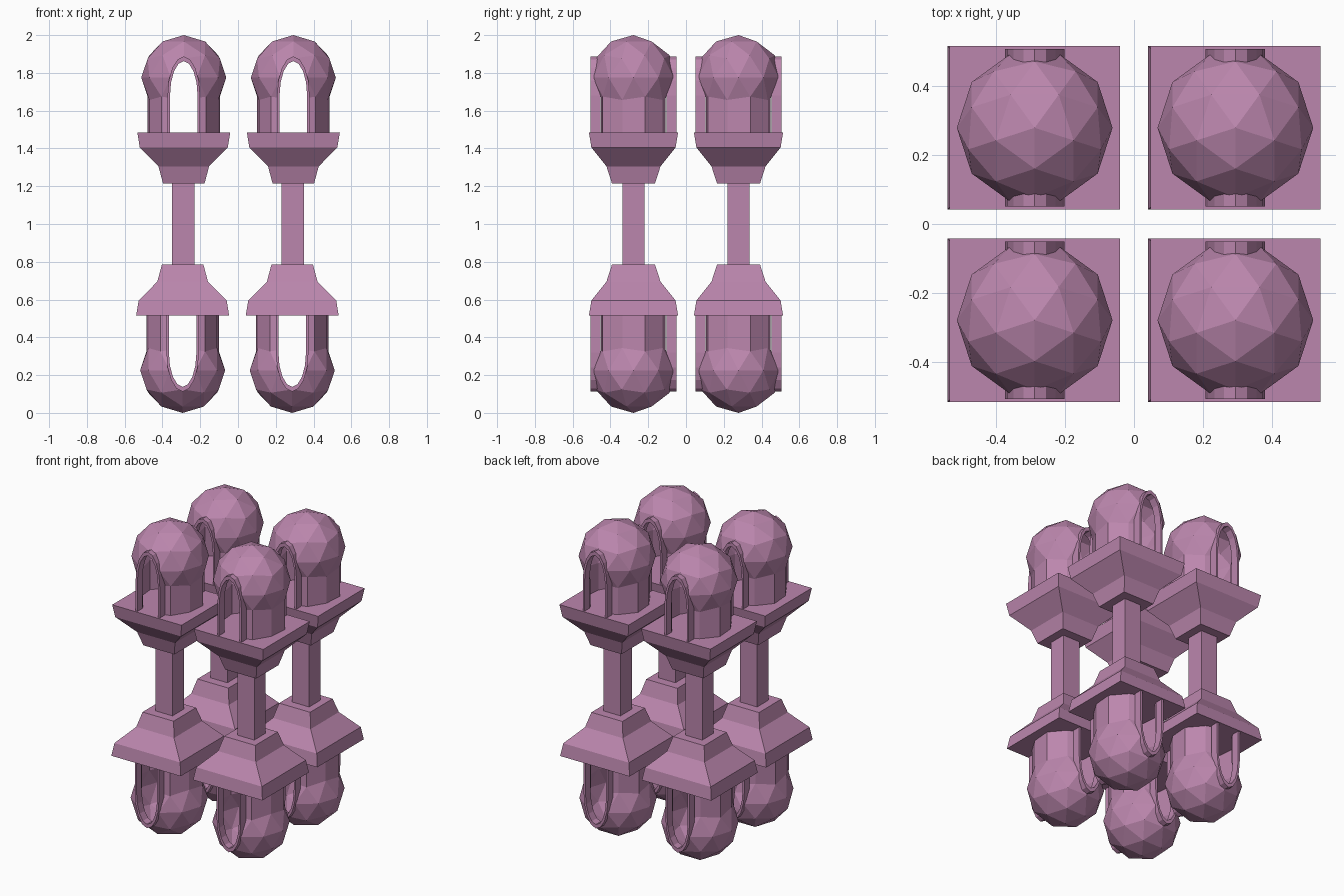
import bpy, bmesh, math
from mathutils import Matrix, Vector

if "Cube" in bpy.data.objects:
    bpy.data.objects.remove(bpy.data.objects["Cube"])

CX, CY = 0.29, 0.278          # column centres
mat = bpy.data.materials.new("mauve")
mat.diffuse_color = (0.50, 0.24, 0.42, 1)
mat.use_nodes = True
mat.node_tree.nodes["Principled BSDF"].inputs["Base Color"].default_value = mat.diffuse_color

def to_object(bm, name):
    bmesh.ops.recalc_face_normals(bm, faces=bm.faces)
    me = bpy.data.meshes.new(name)
    bm.to_mesh(me)
    bm.free()
    me.materials.append(mat)
    ob = bpy.data.objects.new(name, me)
    bpy.context.collection.objects.link(ob)
    return ob

def arch(half, top, spring, base, n=8):
    """Open outline of a tall elliptical arch in x-z."""
    pts = [(half, base)]
    for i in range(n + 1):
        a = math.pi * i / n
        pts.append((half * math.cos(a), spring + (top - spring) * math.sin(a)))
    return pts + [(-half, base)]

# stepped square section lofted along z: (z, half x, half y)
def loft(name, rows):
    bm = bmesh.new()
    rings = [[bm.verts.new((sx * hx, sy * hy, z)) for sx, sy in
              ((-1, -1), (1, -1), (1, 1), (-1, 1))] for z, hx, hy in rows]
    for a, b in zip(rings, rings[1:]):
        for i in range(4):
            j = (i + 1) % 4
            bm.faces.new((a[i], a[j], b[j], b[i]))
    bm.faces.new(rings[0])
    bm.faces.new(rings[-1])
    return to_object(bm, name)

# faceted dome: icosphere with its lower cap swapped for a straight drum wall
def make_dome():
    bm = bmesh.new()
    bmesh.ops.create_icosphere(bm, subdivisions=2, radius=0.225,
                               matrix=Matrix.Rotation(-math.pi / 2, 4, 'Z'))
    low = [v for v in bm.verts if v.co.z < -0.15]
    bmesh.ops.delete(bm, geom=low, context='VERTS')
    rim = [e for e in bm.edges if e.is_boundary]
    ext = bmesh.ops.extrude_edge_only(bm, edges=rim)["geom"]
    for v in ext:
        if isinstance(v, bmesh.types.BMVert):
            v.co.z = -0.292
    bmesh.ops.translate(bm, verts=bm.verts, vec=(0, 0, 1.775))
    dome = to_object(bm, "dome")
    # arched opening cut front to back
    bm = bmesh.new()
    pts = arch(0.079, 1.874, 1.68, 1.40)
    f = bm.faces.new([bm.verts.new((x, -0.4, z)) for x, z in pts])
    g = bmesh.ops.extrude_face_region(bm, geom=[f])["geom"]
    bmesh.ops.translate(bm, vec=(0, 0.8, 0),
                        verts=[v for v in g if isinstance(v, bmesh.types.BMVert)])
    cutter = to_object(bm, "arch_cutter")
    cutter.hide_render = True
    s = dome.modifiers.new("wall", 'SOLIDIFY')
    s.thickness = 0.008
    b = dome.modifiers.new("opening", 'BOOLEAN')
    b.operation, b.object, b.solver = 'DIFFERENCE', cutter, 'EXACT'
    dg = bpy.context.evaluated_depsgraph_get()
    dome.data = bpy.data.meshes.new_from_object(dome.evaluated_get(dg))
    dome.modifiers.clear()
    bpy.data.objects.remove(cutter)
    return dome

# thin raised trim around an arch opening
def make_trim(name, y0, y1):
    bm = bmesh.new()
    outer = arch(0.086, 1.887, 1.68, 1.483)
    inner = arch(0.073, 1.862, 1.68, 1.483)
    loops = [[bm.verts.new((x, y, z)) for x, z in pts] for pts, y in
             ((outer, y0), (outer, y1), (inner, y1), (inner, y0))]
    for k in range(4):
        a, b = loops[k], loops[(k + 1) % 4]
        for i in range(len(a) - 1):
            bm.faces.new((a[i], a[i + 1], b[i + 1], b[i]))
    for i in (0, -1):
        bm.faces.new([l[i] for l in loops])
    return to_object(name=name, bm=bm)

half = [
    loft("capital", [(1.215, 0.110, 0.114), (1.305, 0.134, 0.143),
                     (1.405, 0.233, 0.223), (1.485, 0.246, 0.236)]),
    make_dome(),
    make_trim("front_trim", -0.227, -0.175),
    make_trim("back_trim", 0.175, 0.227),
]
stem = loft("stem", [(0.78, 0.06, 0.057), (1.22, 0.06, 0.057)])

# mirrored lower halves, then the four columns
flip = Matrix.Translation((0, 0, 2)) @ Matrix.Diagonal((1, 1, -1, 1))
for sx in (-1, 1):
    for sy in (-1, 1):
        place = Matrix.Translation((sx * CX, sy * CY, 0))
        tag = ("left" if sx < 0 else "right") + ("_front" if sy < 0 else "_back")
        parts = [(stem, "", Matrix())]
        for o in half:
            parts.append((o, "upper_", Matrix.Translation((0.003, 0, 0))))
            parts.append((o, "lower_", Matrix.Translation((-0.003, 0, 0)) @ flip))
        for src, level, m in parts:
            me = src.data.copy()
            me.transform(place @ m)
            if level == "lower_":
                me.flip_normals()
            ob = bpy.data.objects.new(f"{tag}_{level}{src.name}", me)
            bpy.context.collection.objects.link(ob)
for o in half + [stem]:
    bpy.data.objects.remove(o)
